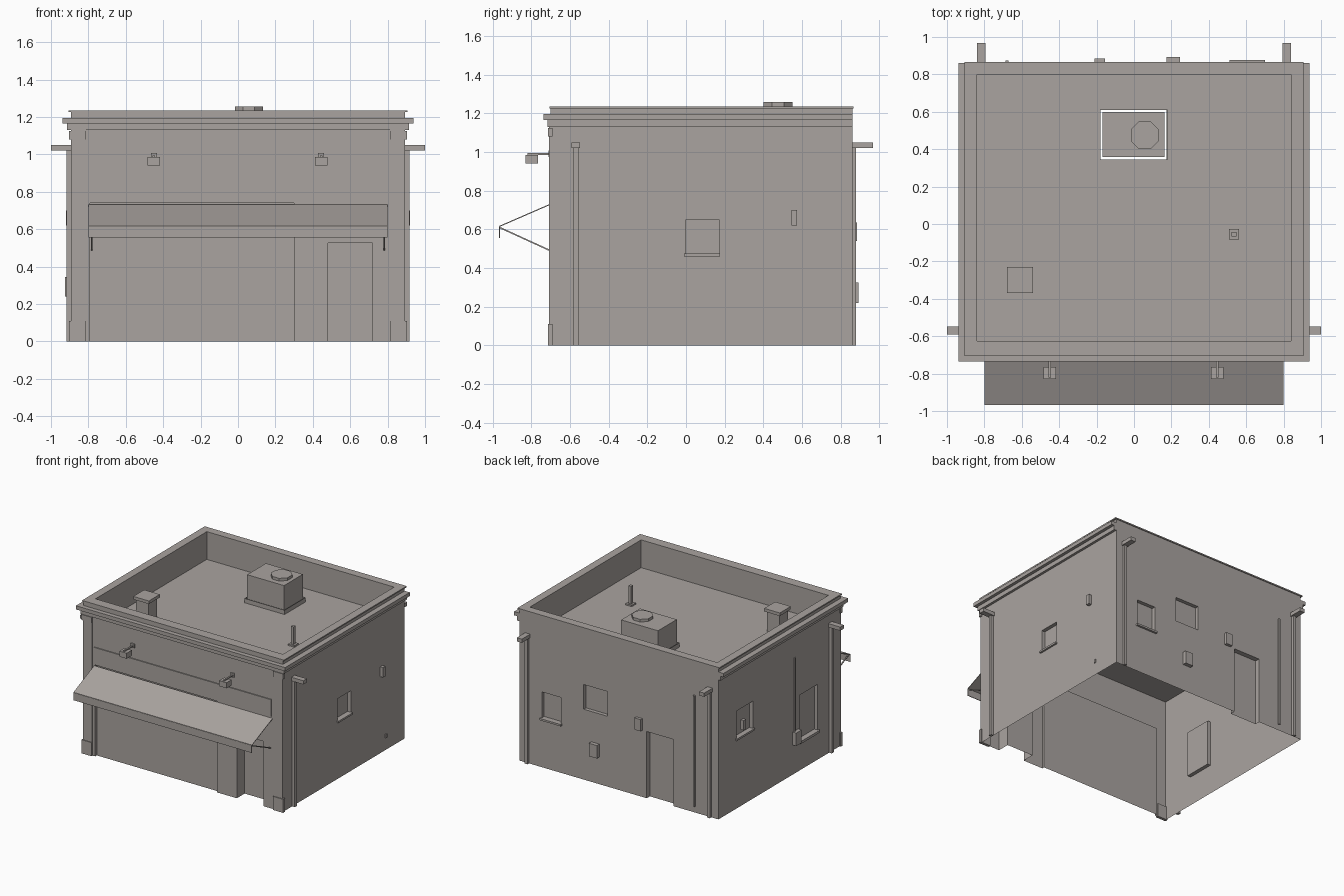
import bpy, bmesh, math
from mathutils import Vector

cube = bpy.data.objects.get("Cube")
if cube:
    bpy.data.objects.remove(cube, do_unlink=True)

stone = bpy.data.materials.new("warm grey stone")
stone.use_nodes = True
GREY = (0.40, 0.37, 0.35, 1)
stone.diffuse_color = GREY
stone.node_tree.nodes["Principled BSDF"].inputs["Base Color"].default_value = GREY

W, FRONT, BACK = 0.893, -0.70, 0.86      # wall planes
ROOF, TOP = 1.01, 1.225


def finish(name, bm):
    mesh = bpy.data.meshes.new(name)
    bm.to_mesh(mesh)
    bm.free()
    mesh.materials.append(stone)
    obj = bpy.data.objects.new(name, mesh)
    bpy.context.collection.objects.link(obj)
    return obj


def box(name, x, y, z):
    """Box from (low, high) ranges on each axis."""
    bm = bmesh.new()
    bmesh.ops.create_cube(bm, size=1)
    for v in bm.verts:
        v.co = [r[0] if c < 0 else r[1] for c, r in zip(v.co, (x, y, z))]
    return finish(name, bm)


def mirrored_box(name, x, y, z):
    box("left_" + name, x, y, z)
    box("right_" + name, (-x[1], -x[0]), y, z)


def quad(bm, points):
    bm.faces.new([bm.verts.new(p) for p in points])


def wall(name, place, span, openings):
    """Single-sheet wall; each opening (u0, u1, z0, z1, depth) gets reveals and a pane.
    place(u, z, depth) gives a point, listed so that faces point outwards."""
    us = sorted({*span, *[u for o in openings for u in o[:2]]})
    zs = sorted({0, TOP, *[z for o in openings for z in o[2:4]]})
    bm = bmesh.new()
    for u0, u1 in zip(us, us[1:]):
        for z0, z1 in zip(zs, zs[1:]):
            mu, mz = (u0 + u1) / 2, (z0 + z1) / 2
            if not any(o[0] < mu < o[1] and o[2] < mz < o[3] for o in openings):
                quad(bm, [place(*p, 0) for p in ((u0, z0), (u1, z0), (u1, z1), (u0, z1))])
    for u0, u1, z0, z1, d in openings:
        ring = [(u0, z0), (u1, z0), (u1, z1), (u0, z1)]
        quad(bm, [place(*p, d) for p in ring])
        for i, (a, b) in enumerate(zip(ring, ring[1:] + ring[:1])):
            if i or z0 > 0:
                quad(bm, [place(*a, 0), place(*b, 0), place(*b, d), place(*a, d)])
    bmesh.ops.remove_doubles(bm, verts=bm.verts, dist=0.0001)
    flip = (place(1, 0, 0) - place(0, 0, 0)).cross(Vector((0, 0, 1))).dot(
        place(0, 0, 0) - place(0, 0, 1)) < 0
    if flip:
        bmesh.ops.reverse_faces(bm, faces=bm.faces)
    return finish(name, bm)


def frame(name, outer, inner, z0, z1=None):
    """Flat rectangular ring; with z1 it becomes a solid ring. Rects are (x0, x1, y0, y1)."""
    bm = bmesh.new()
    loops = [[bm.verts.new((x, y, z0)) for x, y in
              ((r[0], r[2]), (r[1], r[2]), (r[1], r[3]), (r[0], r[3]))] for r in (outer, inner)]
    for i in range(4):
        j = (i + 1) % 4
        bm.faces.new((loops[0][i], loops[0][j], loops[1][j], loops[1][i]))
    if z1 is not None:
        ext = bmesh.ops.extrude_face_region(bm, geom=bm.faces[:])
        for v in ext["geom"]:
            if isinstance(v, bmesh.types.BMVert):
                v.co.z = z1
        bmesh.ops.recalc_face_normals(bm, faces=bm.faces)
    return finish(name, bm)


def bar(name, x, path, t):
    """Thin bent strip: a (y, z) path given thickness t upwards, spanning the x range."""
    outline = path + [(y, z + t) for y, z in reversed(path)]
    bm = bmesh.new()
    face = bm.faces.new([bm.verts.new((x[0], y, z)) for y, z in outline])
    ext = bmesh.ops.extrude_face_region(bm, geom=[face])
    for v in ext["geom"]:
        if isinstance(v, bmesh.types.BMVert):
            v.co.x = x[1]
    bmesh.ops.recalc_face_normals(bm, faces=bm.faces)
    return finish(name, bm)


# Walls with shopfront, doors and windows
wall("front_wall", lambda u, z, d: Vector((u, FRONT + d, z)), (-W, W),
     [(-0.79, 0.3, 0, 0.74, 0.02), (0.48, 0.72, 0, 0.525, 0.1)])
wall("back_wall", lambda u, z, d: Vector((u, BACK - d, z)), (-W, W),
     [(-0.49, -0.25, 0, 0.54, 0.04), (0.52, 0.69, 0.4, 0.61, 0.03), (0.1, 0.315, 0.57, 0.77, 0.03)])
wall("left_wall", lambda u, z, d: Vector((W - d, u, z)), (FRONT, BACK),
     [(0, 0.17, 0.475, 0.65, 0.03)])
wall("right_wall", lambda u, z, d: Vector((d - W, u, z)), (FRONT, BACK),
     [(0.42, 0.63, 0.57, 0.79, 0.03), (-0.41, -0.18, 0.24, 0.61, 0.03)])

# Window sills
box("left_sill", (W, 0.908), (-0.01, 0.175), (0.46, 0.475))
box("right_rear_sill", (-0.905, -W), (0.41, 0.64), (0.555, 0.57))
box("right_front_sill", (-0.908, -W), (-0.42, -0.17), (0.22, 0.24))
box("back_sill", (0.51, 0.70), (BACK, 0.877), (0.385, 0.4))

# Roof deck, parapet and cornice
inner = (-0.84, 0.84, -0.625, 0.80)
hole = (-0.18, 0.175, 0.345, 0.61)
frame("roof_deck", (-W, W, FRONT, BACK), hole, ROOF)
frame("parapet", (-W, W, FRONT, BACK), inner, ROOF, TOP)
frame("parapet_cap", (-0.905, 0.905, -0.705, 0.867), inner, TOP, 1.235)
for name, grow, z in (("lower_cornice", 0.02, (1.13, 1.165)), ("upper_cornice", 0.045, (1.165, 1.195))):
    box(name + "_front", (-W - grow, W + grow), (FRONT - grow * 0.8, FRONT), z)
    mirrored_box(name + "_side", (W, W + grow), (FRONT, BACK), z)

# Corner pilasters
mirrored_box("pilaster_shaft", (0.813, W), (-0.708, FRONT), (0.11, 1.13))
mirrored_box("pilaster_base", (0.813, 0.904), (-0.714, -0.69), (0, 0.11))
mirrored_box("pilaster_cap", (0.813, 0.904), (-0.714, -0.69), (1.08, 1.125))

# Downpipes and rain heads
mirrored_box("side_downpipe", (W, 0.917), (-0.583, -0.557), (0, 1.02))
mirrored_box("side_rain_head", (W, 1.0), (-0.592, -0.547), (1.02, 1.05))
mirrored_box("back_downpipe", (0.805, 0.83), (BACK, 0.88), (0, 1.02))
mirrored_box("back_rain_head", (0.795, 0.84), (BACK, 0.967), (1.02, 1.05))

# Sign board and awning
box("sign_board", (-0.797, 0.79), (-0.708, FRONT), (0.745, 0.885))
bar("awning_canopy", (-0.8, 0.8), [(FRONT, 0.727), (-0.965, 0.612)], 0.006)
box("awning_valance", (-0.8, 0.8), (-0.967, -0.962), (0.555, 0.615))
for side, x in (("left", 0.783), ("right", -0.783)):
    bar(side + "_awning_arm", (x - 0.004, x + 0.004), [(FRONT, 0.485), (-0.965, 0.606)], 0.008)

# Sign lamps
for side, x in (("left", 0.445), ("right", -0.45)):
    box(side + "_lamp_head", (x - 0.033, x + 0.033), (-0.83, -0.765), (0.94, 0.985))
    box(side + "_lamp_arm", (x - 0.006, x + 0.006), (-0.82, FRONT), (0.985, 0.994))
    box(side + "_lamp_mount", (x - 0.016, x + 0.016), (-0.71, FRONT), (0.975, 1.007))

# Wall boxes, vents and conduits
mirrored_box("wall_box", (W, 0.92), (0.545, 0.575), (0.62, 0.70))
box("left_small_vent", (W, 0.9), (0.61, 0.627), (0.10, 0.13))
box("right_meter_box", (-0.925, -W), (-0.16, -0.09), (0.24, 0.345))
box("right_conduit", (-0.902, -W), (-0.122, -0.108), (0.345, 0.94))
box("back_upper_box", (-0.21, -0.155), (BACK, 0.884), (0.54, 0.635))
box("back_lower_box", (0.175, 0.247), (BACK, 0.892), (0.22, 0.325))
box("back_conduit", (-0.688, -0.672), (BACK, 0.873), (0.05, 0.95))

# Rooftop air unit with octagonal fan cover
frame("air_unit_curb", (-0.183, 0.178, 0.342, 0.613), hole, ROOF, 1.045)
box("air_unit", (-0.168, 0.163, ), (0.357, 0.598), (ROOF, 1.235))
bm = bmesh.new()
bmesh.ops.create_cone(bm, cap_ends=True, segments=8, radius1=0.081, radius2=0.081, depth=0.022)
for v in bm.verts:
    v.co = Vector((v.co.x * math.cos(math.pi / 8) - v.co.y * math.sin(math.pi / 8) + 0.058,
                   v.co.x * math.sin(math.pi / 8) + v.co.y * math.cos(math.pi / 8) + 0.475,
                   v.co.z + 1.246))
finish("fan_cover", bm)

# Roof vent pipe and chimney box
box("vent_flange", (0.507, 0.562), (-0.083, -0.028), (ROOF, 1.022))
box("vent_pipe", (0.522, 0.547), (-0.068, -0.043), (1.022, 1.165))
box("chimney_box", (-0.665, -0.555), (-0.355, -0.245), (ROOF, 1.175))
box("chimney_cap", (-0.68, -0.54), (-0.37, -0.23), (1.175, 1.2))
